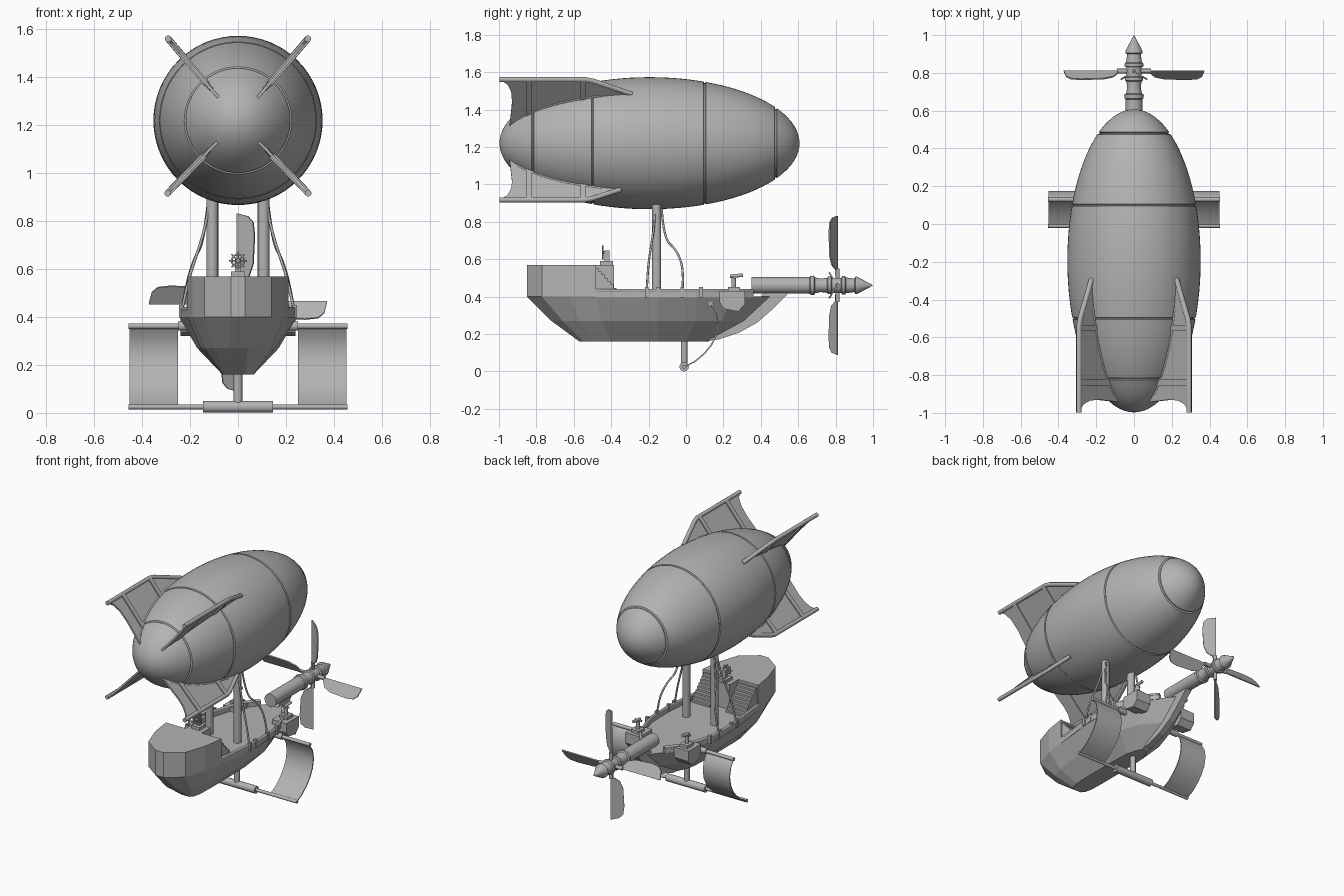
import bpy, bmesh, math
from mathutils import Vector, Matrix

if "Cube" in bpy.data.objects:
    bpy.data.objects.remove(bpy.data.objects["Cube"])

grey = bpy.data.materials.new("plain grey")
grey.diffuse_color = (0.45, 0.45, 0.45, 1)
grey.use_nodes = True
grey.node_tree.nodes["Principled BSDF"].inputs["Base Color"].default_value = grey.diffuse_color


def finish(ob, smooth=None):
    ob.data.materials.clear()
    ob.data.materials.append(grey)
    if smooth:
        bpy.ops.object.select_all(action='DESELECT')
        ob.select_set(True)
        bpy.context.view_layer.objects.active = ob
        bpy.ops.object.shade_smooth_by_angle(angle=math.radians(smooth))
    return ob


def from_rings(name, rings, smooth=None):
    """Loft closed rings of points and cap both ends."""
    bm = bmesh.new()
    loops = [[bm.verts.new(p) for p in ring] for ring in rings]
    n = len(loops[0])
    for a, b in zip(loops, loops[1:]):
        for i in range(n):
            bm.faces.new((a[i], a[(i + 1) % n], b[(i + 1) % n], b[i]))
    bm.faces.new(loops[0][::-1])
    bm.faces.new(loops[-1])
    bmesh.ops.recalc_face_normals(bm, faces=bm.faces)
    me = bpy.data.meshes.new(name)
    bm.to_mesh(me)
    bm.free()
    ob = bpy.data.objects.new(name, me)
    bpy.context.collection.objects.link(ob)
    return finish(ob, smooth)


def prism(name, pts, place, t0, t1, smooth=None):
    return from_rings(name, [[place(a, b, t) for a, b in pts] for t in (t0, t1)], smooth)


def box(name, x0, x1, y0, y1, z0, z1):
    return prism(name, [(x0, y0), (x1, y0), (x1, y1), (x0, y1)],
                 lambda a, b, t: (a, b, t), z0, z1)


def lathe(name, profile, zc, n=32):
    """Turn (y, radius) points around a lengthwise axis."""
    ang = [2 * math.pi * i / n for i in range(n)]
    return from_rings(name, [[(r * math.cos(a), y, zc + r * math.sin(a)) for a in ang]
                             for y, r in profile], 30)


def tube(name, pts, r, curved=False, closed=False, res=3):
    cu = bpy.data.curves.new(name, 'CURVE')
    cu.dimensions = '3D'
    cu.bevel_depth, cu.bevel_resolution, cu.use_fill_caps = r, res, True
    sp = cu.splines.new('NURBS' if curved else 'POLY')
    sp.points.add(len(pts) - 1)
    for p, co in zip(sp.points, pts):
        p.co = (*co, 1)
    sp.use_cyclic_u = closed
    if curved:
        sp.use_endpoint_u, sp.order_u, sp.resolution_u = True, 3, 6
    ob = bpy.data.objects.new(name, cu)
    bpy.context.collection.objects.link(ob)
    bpy.ops.object.select_all(action='DESELECT')
    ob.select_set(True)
    bpy.context.view_layer.objects.active = ob
    bpy.ops.object.convert(target='MESH')
    return finish(bpy.context.object, 40)


# Balloon envelope with grooved seams
YC, ZC, LEN, RAD = -0.195, 1.22, 0.802, 0.353
radius = lambda y: RAD * math.sqrt(max(0.0, 1 - ((y - YC) / LEN) ** 2))
prof = [(YC - LEN * math.cos(math.pi * i / 48), max(0.002, RAD * math.sin(math.pi * i / 48)))
        for i in range(49)]
for s in (-0.82, -0.5, 0.1, 0.48):
    prof = [p for p in prof if abs(p[0] - s) > 0.012]
    prof += [(s - .006, radius(s - .006)), (s - .003, radius(s) - .007),
             (s + .003, radius(s) - .007), (s + .006, radius(s + .006))]
lathe("balloon", sorted(prof), ZC, 64)

# Four diagonal tail fins: plate, outer rail and ribs
for sx in (1, -1):
    for dz, rail_r, nose in ((0.345, 0.448, -0.29), (-0.305, 0.422, -0.35)):
        d = Vector((0.295 * sx, 0, dz)).normalized()
        nrm = d.cross(Vector((0, 1, 0)))
        place = lambda y, r, t: Vector((0, y, ZC)) + d * r + nrm * t
        tail = [(-0.99, rail_r), (-0.955, rail_r - .03), (-0.935, rail_r - .08), (-0.93, .29),
                (-0.945, .1), (-0.6, .25), (nose, .32), (nose, .35), (-0.52, rail_r)]
        prism("tail_fin", tail, place, -.006, .006)
        tube("fin_rail", [place(y, r, 0) for y, r in
                          ((-0.998, rail_r), (-0.54, rail_r), (-0.5, rail_r - .01), (nose, .345))], .014)
        for y in (-0.84, -0.55):
            prism("fin_rib", [(y - .016, radius(y) - .02), (y + .016, radius(y) - .02),
                              (y + .016, rail_r), (y - .016, rail_r)], place, -.013, .013)
        tube("fin_root", [place(y, radius(y) + .002, 0) for y in (-.9, -.84, -.75, -.65, -.55, -.45)], .009)

# Faceted hull from three waterline outlines
mirror = lambda half: half + [(-x, y) for x, y in half[::-1]]
bottom = [(.03, -.57), (.05, -.55), (.062, -.5), (.065, -.4), (.065, -.15), (.06, 0), (.04, .07), (.015, .12)]
chine = [(.04, -.72), (.1, -.66), (.14, -.57), (.155, -.45), (.17, -.15), (.165, .05), (.12, .19), (.02, .31)]
deck = [(.03, -.85), (.14, -.77), (.19, -.62), (.21, -.48), (.245, -.15), (.24, .05), (.18, .25), (.02, .45)]
from_rings("hull", [[(x, y, z) for x, y in mirror(half)]
                    for half, z in ((bottom, .16), (chine, .27), (deck, .40))])
flat = lambda a, b, t: (a, b, t)
prism("stern_cabin", mirror(deck[:4]), flat, .40, .57)
box("helm_block", -.06, .06, -.49, -.385, .39, .57)

# Curved stem below the boom
prism("bow_stem", [(.08, .16), (.17, .17), (.28, .205), (.38, .26), (.46, .33), (.55, .42),
                   (.42, .42), (.3, .3), (.12, .18)], lambda a, b, t: (t, a, b), -.022, .022)

# Ship's wheel and stand
box("wheel_stand", -.03, .03, -.46, -.39, .57, .59)
box("wheel_post", -.012, .012, -.435, -.41, .59, .645)
wheel = lambda r, a, y=-.445: (r * math.cos(a), y, .635 + r * math.sin(a))
tube("wheel_rim", [wheel(.026, math.tau * i / 24) for i in range(24)], .004, closed=True)
for i in range(4):
    a = math.pi * i / 4
    tube("wheel_spoke", [wheel(-.038, a), wheel(.038, a)], .003)
tube("wheel_axle", [wheel(0, 0, -.45), wheel(0, 0, -.42)], .008)

for s in (1, -1):
    # Stairs either side of the helm
    for i in range(9):
        y = -.485 + i * .016
        x = sorted((.06 * s, .2 * s))
        box("stair_step", x[0], x[1], y, y + .017, .39, .552 - i * .0175)

    # Bulwark with rail and posts
    edge = [(.21, -.48), (.245, -.15), (.24, .05), (.18, .25), (.092, .36)]
    prism("bulwark", [(x * s, y) for x, y in edge] + [((x - .015) * s, y) for x, y in edge[::-1]],
          flat, .395, .43)
    tube("bulwark_rail", [((x - .007) * s, y, .433) for x, y in edge], .009)
    for y in (-.21, -.15, -.02, .08):
        box("rail_post", .237 * s - .01, .237 * s + .01, y - .01, y + .01, .395, .45)

    # Mast and its hanging cables
    tube("mast", [(.107 * s, -.157, .39), (.107 * s, -.157, .93)], .025, res=5)
    for path in ([(.235, -.21, .42), (.21, -.205, .55), (.165, -.185, .68), (.135, -.17, .78), (.12, -.165, .87)],
                 [(.235, -.02, .42), (.215, -.01, .54), (.18, -.05, .65), (.145, -.12, .71), (.125, -.13, .87)]):
        tube("mast_cable", [(x * s, y, z) for x, y, z in path], .006, curved=True)

    # Curved side sail and its upper rod
    sail = [(0, .025), (.05, .05), (.1, .092), (.14, .14), (.165, .19), (.176, .25), (.165, .31), (.13, .362)]
    prism("side_sail", sail + [(y - .007, z + .004) for y, z in sail[::-1]],
          lambda a, b, t: (t, a, b), .25 * s, .452 * s, 35)
    tube("sail_rod", [(.19 * s, .13, .362), (.456 * s, .13, .362)], .012)
    tube("sail_socket", [(.17 * s, .13, .362), (.25 * s, .13, .362)], .02)

    # Gun platform and swivel gun
    cx = .185 * s
    prism("gun_platform", [(.18, .37), (.2, .335), (.28, .32), (.315, .36), (.315, .43), (.18, .43)],
          lambda a, b, t: (t, a, b), cx - .055, cx + .055)
    box("gun_base", cx - .03, cx + .03, .225, .29, .43, .45)
    tube("gun_pedestal", [(cx, .255, .45), (cx, .255, .5)], .013)
    tube("gun_barrel", [(cx, .235, .508), (cx, .305, .515)], .010)
    tube("gun_grip", [(cx - .025, .25, .505), (cx + .025, .25, .505)], .006)

# Keel strut and lower crossbar
tube("keel_strut", [(0, -.01, .025), (0, -.01, .18)], .018)
tube("crossbar_sleeve", [(-.147, -.01, .025), (.147, -.01, .025)], .025, res=5)
tube("crossbar", [(-.456, -.01, .025), (.456, -.01, .025)], .011)

# Bow boom and spinner
PZ = .46
lathe("bow_boom", [(.35, .044), (.66, .044), (.665, .05), (.685, .052), (.69, .042), (.72, .036),
                   (.755, .04), (.76, .047), (.775, .047), (.78, .04), (.83, .04), (.835, .05),
                   (.85, .05), (.855, .042), (.9, .036), (.905, .046), (.915, .046), (.998, .002)], PZ)

# Four pitched propeller blades
blade = [(.03, 0), (.03, .015), (.085, .02), (.11, .06), (.16, .08), (.28, .087), (.335, .08),
         (.36, .055), (.372, 0)]
chord, norm = Vector((.857, -.514, 0)), Vector((.514, .857, 0))
for k in range(4):
    rot = Matrix.Rotation(k * math.pi / 2, 3, 'Y')
    prism("propeller_blade", blade, lambda r, w, t:
          Vector((0, .81, PZ)) + rot @ (Vector((-.005, 0, r)) + chord * w + norm * t), -.004, .004)
    tube("blade_root", [Vector((0, .81, PZ)) + rot @ Vector((0, 0, r)) for r in (.02, .09)], .012)
